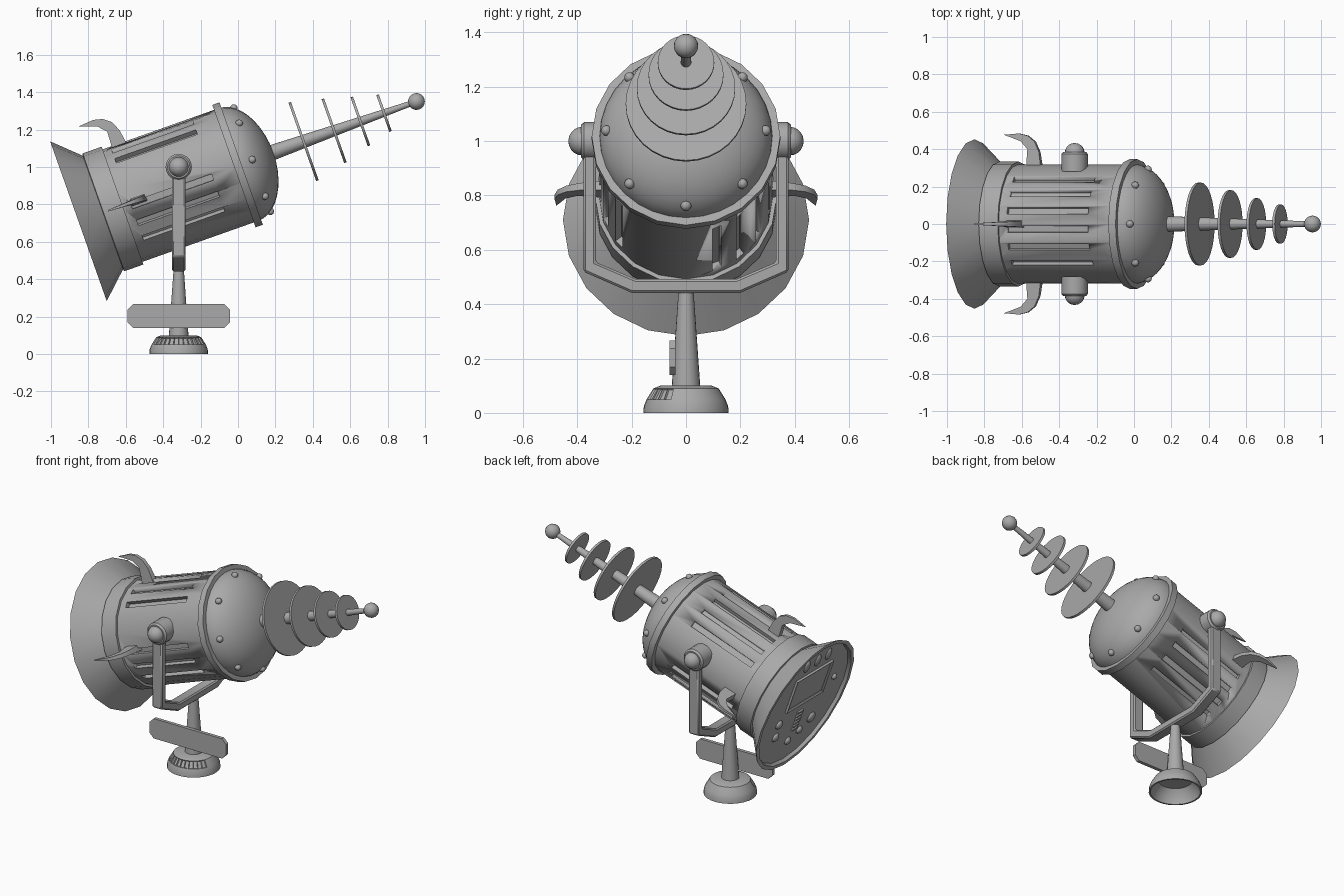
import bpy, bmesh, math
from mathutils import Matrix, Vector

cube = bpy.data.objects.get("Cube")
if cube:
    bpy.data.objects.remove(cube)

metal = bpy.data.materials.new("grey metal")
metal.use_nodes = True
GREY = (0.4, 0.4, 0.4, 1)
metal.diffuse_color = GREY
metal.node_tree.nodes["Principled BSDF"].inputs["Base Color"].default_value = GREY

# Tilted barrel frame: local z = barrel axis, x = up, y = towards the front
TILT = math.radians(19.5)
C, S = math.cos(TILT), math.sin(TILT)
BARREL = Matrix(((-S, 0, C, 0), (0, -1, 0, 0), (C, 0, S, 1.012), (0, 0, 0, 1)))
PIVOT_X = -0.317
STAND = Matrix.Translation((PIVOT_X, 0, 0))


def finish(name, bm, matrix=Matrix(), angle=35):
    bmesh.ops.transform(bm, matrix=matrix, verts=bm.verts)
    bmesh.ops.recalc_face_normals(bm, faces=bm.faces)
    mesh = bpy.data.meshes.new(name)
    bm.to_mesh(mesh)
    bm.free()
    mesh.materials.append(metal)
    ob = bpy.data.objects.new(name, mesh)
    bpy.context.collection.objects.link(ob)
    bpy.ops.object.select_all(action='DESELECT')
    ob.select_set(True)
    bpy.context.view_layer.objects.active = ob
    bpy.ops.object.shade_smooth_by_angle(angle=math.radians(angle))
    return ob


def lathe_mesh(profile, segs):
    # Revolve (radius, height) points about z
    bm = bmesh.new()
    rings = []
    for i in range(segs):
        a = math.tau * i / segs
        rings.append([bm.verts.new((r * math.cos(a), r * math.sin(a), z)) for r, z in profile])
    for i in range(segs):
        p, q = rings[i], rings[(i + 1) % segs]
        for k in range(len(profile) - 1):
            bm.faces.new((p[k], q[k], q[k + 1], p[k + 1]))
    bmesh.ops.dissolve_degenerate(bm, dist=1e-5, edges=bm.edges)
    bmesh.ops.remove_doubles(bm, verts=bm.verts, dist=1e-5)
    return bm


def lathe(name, profile, segs, matrix):
    return finish(name, lathe_mesh(profile, segs), matrix)


def box(bm, centre, size, turn=Matrix()):
    m = turn @ Matrix.Translation(centre) @ Matrix.Diagonal((*size, 1))
    return bmesh.ops.create_cube(bm, size=1, matrix=m)["verts"]


def ball(bm, centre, size, turn=Matrix(), segs=16):
    m = turn @ Matrix.Translation(centre) @ Matrix.Diagonal((*size, 1))
    bmesh.ops.create_uvsphere(bm, u_segments=segs, v_segments=segs // 2, radius=1, matrix=m)


def prism(bm, outline, place, widths):
    # Extrude a flat outline both ways; widths gives half thickness per point
    sides = [[bm.verts.new(place(p, s * w)) for p, w in zip(outline, widths)] for s in (-1, 1)]
    n = len(outline)
    bm.faces.new(sides[0])
    bm.faces.new(sides[1][::-1])
    for i in range(n):
        j = (i + 1) % n
        bm.faces.new((sides[0][i], sides[0][j], sides[1][j], sides[1][i]))


def bevel(ob, width):
    mod = ob.modifiers.new("Bevel", 'BEVEL')
    mod.width = width
    mod.segments = 1
    mod.limit_method = 'ANGLE'


def spin(deg):
    return Matrix.Rotation(math.radians(deg), 4, 'Z')


# Barrel with three groups of long cooling slots
body = lathe("barrel_body", [(0, -0.67), (0.319, -0.67), (0.319, 0), (0, 0)], 20, BARREL)
bm = bmesh.new()
slot_angles = [-49 + 18 * i for i in range(6)] + [93, 111, 129] + [201, 219, 237, 255]
for deg in slot_angles:
    box(bm, (0.33, 0, -0.38), (0.08, 0.036, 0.46), spin(deg))
cutter = finish("slot_cutter", bm, BARREL)
cutter.hide_render = True
mod = body.modifiers.new("Slots", 'BOOLEAN')
mod.operation = 'DIFFERENCE'
mod.solver = 'EXACT'
mod.object = cutter
bpy.context.view_layer.objects.active = body
bpy.ops.object.modifier_apply(modifier=mod.name)
bpy.data.objects.remove(cutter)

# Flared rear horn with its band and recessed panel
lathe("rear_horn", [(0, -0.655), (0.334, -0.655), (0.334, -0.763), (0.322, -0.766), (0.453, -0.905),
                    (0.428, -0.905), (0.42, -0.885), (0, -0.885)], 20, BARREL)
# Front collar and dome
lathe("front_collar", [(0, -0.023), (0.347, -0.023), (0.347, 0.018), (0, 0.018)], 20, BARREL)
dome = [(0.32 * math.cos(t), 0.2 * math.sin(t)) for t in (math.pi / 2 * i / 10 for i in range(11))]
lathe("front_dome", [(0, 0)] + dome, 32, BARREL)

# Dome rivets
bm = bmesh.new()
for i in range(8):
    ball(bm, (0.293, 0, 0.08), (0.02, 0.02, 0.02), spin(45 * i), 12)
finish("dome_rivets", bm, BARREL)

# Tapered antenna rod, discs and end ball
lathe("antenna_rod", [(0, 0.15), (0.043, 0.15), (0.014, 1.0), (0, 1.0)], 20, BARREL)
for i, (pos, rad) in enumerate([(0.372, 0.222), (0.545, 0.181), (0.694, 0.138), (0.828, 0.104)]):
    lathe(f"antenna_disc_{i + 1}", [(0, pos - 0.007), (rad, pos - 0.007), (rad, pos + 0.007),
                                    (0, pos + 0.007)], 32, BARREL)
bm = bmesh.new()
ball(bm, (0, 0, 1.012), (0.045, 0.045, 0.045), segs=20)
finish("antenna_ball", bm, BARREL)

# Three curved fins, as (radius, axis) outlines
fin = [(0.28, -0.52), (0.385, -0.535), (0.44, -0.56), (0.472, -0.6), (0.484, -0.65),
       (0.477, -0.737), (0.443, -0.64), (0.40, -0.60), (0.29, -0.606)]
fin_width = [0.02, 0.014, 0.012, 0.01, 0.008, 0.004, 0.01, 0.014, 0.02]
for name, deg in (("top_fin", 0), ("front_fin", 90), ("back_fin", -90)):
    bm = bmesh.new()
    prism(bm, fin, lambda p, w: Vector((p[0], w, p[1])), fin_width)
    finish(name, bm, BARREL @ spin(deg))

# Rear panel: framed screen
PANEL = BARREL @ Matrix.Translation((0, 0, -0.885))
bm = bmesh.new()
box(bm, (0.13, 0, 0), (0.235, 0.37, 0.03))
bm.normal_update()
face = min(bm.faces, key=lambda f: f.calc_center_median().z)
bmesh.ops.inset_region(bm, faces=[face], thickness=0.02, depth=-0.01)
finish("panel_screen", bm, PANEL)

# Rear panel: upper lamps, knobs and speaker slats
bm = bmesh.new()
for h in (-0.11, 0, 0.11):
    ball(bm, (0.325, h, 0), (0.042, 0.027, 0.014))
finish("panel_lamps", bm, PANEL)
bm = bmesh.new()
for v, h, r in [(0.08, 0.28, 0.02), (-0.18, 0.17, 0.036), (-0.07, -0.21, 0.03), (-0.17, -0.2, 0.03),
                (-0.27, -0.03, 0.026), (-0.23, 0.07, 0.026)]:
    ball(bm, (v, h, 0), (r, r, 0.02))
finish("panel_knobs", bm, PANEL)
bm = bmesh.new()
for i in range(6):
    box(bm, (-0.06 - 0.026 * i, 0, 0), (0.013, 0.055, 0.02))
finish("panel_slats", bm, PANEL)

# Pivot bosses with round caps
for name, side in (("front", -1), ("back", 1)):
    turn = Matrix.Translation((PIVOT_X, 0, 1.0)) @ Matrix.Rotation(-side * math.pi / 2, 4, 'X')
    lathe(name + "_pivot", [(0, 0.28), (0.07, 0.28), (0.07, 0.375), (0.06, 0.386), (0, 0.386)], 20, turn)
    bm = bmesh.new()
    ball(bm, (0, 0, 0.38), (0.053, 0.053, 0.053), segs=20)
    finish(name + "_pivot_cap", bm, turn)

# U-shaped yoke
half = [(0.378, 1.0), (0.378, 0.52), (0.2, 0.442)]
inner = [(0.185, 0.492), (0.332, 0.555), (0.332, 1.0)]
outline = half + [(-y, z) for y, z in reversed(half)] + [(-y, z) for y, z in reversed(inner)] + inner[:0:-1][::-1]
outline = outline[:9] + inner
bm = bmesh.new()
prism(bm, outline, lambda p, w: Vector((w, p[0], p[1])), [0.036] * len(outline))
bevel(finish("yoke", bm, STAND), 0.008)

# Post and hollow base with recessed windows on the front
lathe("post", [(0, 0.09), (0.053, 0.09), (0.027, 0.46), (0, 0.46)], 20, STAND)
bm = lathe_mesh([(0, 0.1), (0.095, 0.1), (0.12, 0.09), (0.145, 0.05), (0.155, 0.025), (0.157, 0),
                 (0.147, 0), (0.135, 0.04), (0.1, 0.08), (0, 0.085)], 32)
bmesh.ops.recalc_face_normals(bm, faces=bm.faces)
windows = []
for f in bm.faces:
    c = f.calc_center_median()
    if 0.06 < c.z < 0.08 and c.xy.length > 0.125 and c.y < -0.06:
        windows.append(f)
bmesh.ops.inset_individual(bm, faces=windows, thickness=0.004, depth=-0.007)
finish("base", bm, STAND)

# Blank plate with cut corners on the post
x, z, c = 0.274, 0.064, 0.03
corners = [(x, z - c), (x - c, z), (c - x, z), (-x, z - c), (-x, c - z), (c - x, -z), (x - c, -z), (x, c - z)]
bm = bmesh.new()
prism(bm, corners, lambda p, w: Vector((p[0], w, p[1])), [0.011] * 8)
finish("plate", bm, Matrix.Translation((PIVOT_X, -0.05, 0.203)))
